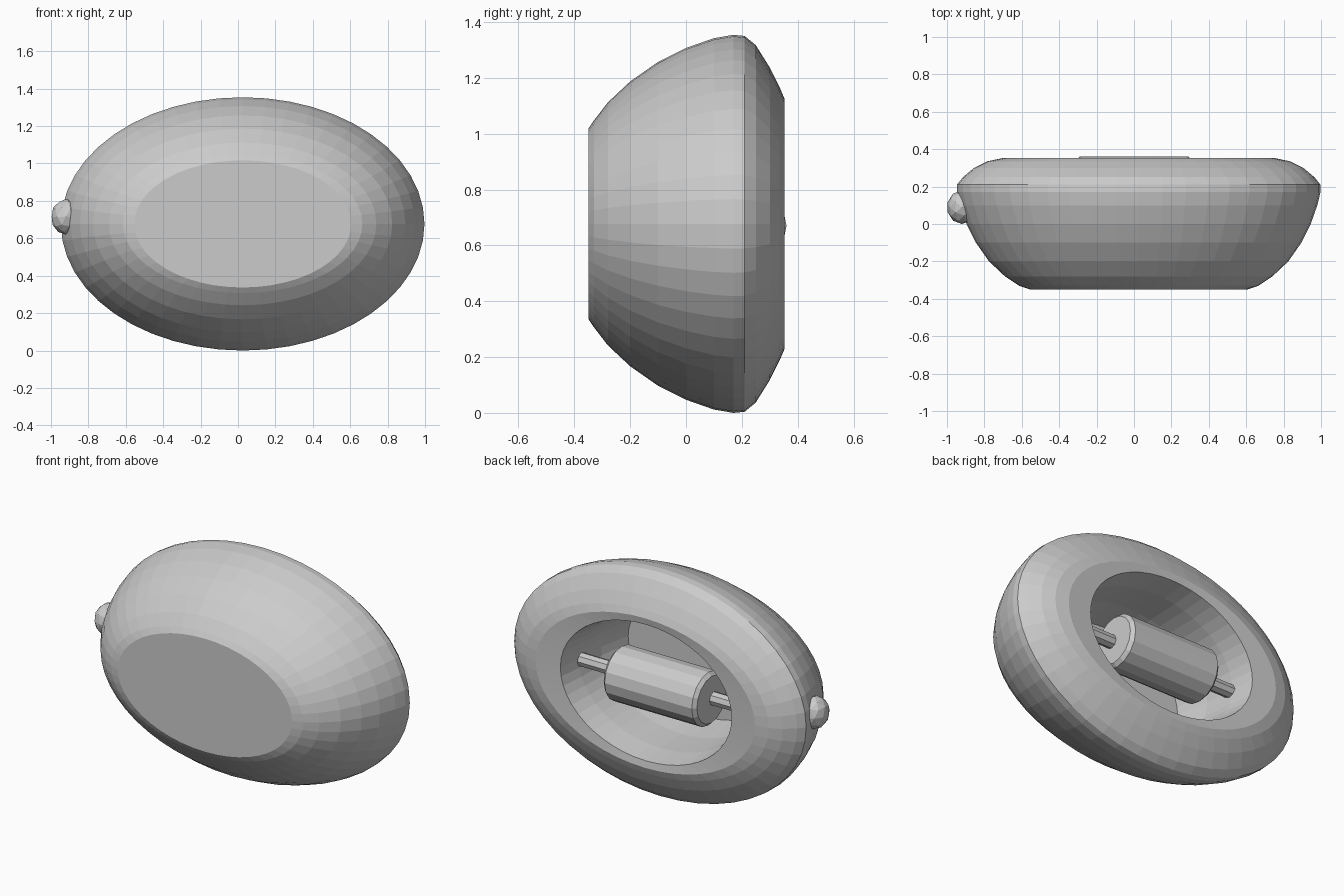
import bpy, bmesh, math
from mathutils import Matrix, Vector

if "Cube" in bpy.data.objects:
    bpy.data.objects.remove(bpy.data.objects["Cube"])

grey = bpy.data.materials.new("plain_grey")
grey.diffuse_color = (0.6, 0.6, 0.6, 1)
grey.use_nodes = True
grey.node_tree.nodes["Principled BSDF"].inputs["Base Color"].default_value = grey.diffuse_color
CX, CZ = 0.025, 0.677


def finish(name, bm):
    bmesh.ops.recalc_face_normals(bm, faces=bm.faces)
    me = bpy.data.meshes.new(name)
    bm.to_mesh(me)
    bm.free()
    me.materials.append(grey)
    ob = bpy.data.objects.new(name, me)
    bpy.context.collection.objects.link(ob)
    return ob


def ellipse_loft(name, rings, n):
    """Loft of elliptical rings (y, half width, half height), capped at both ends."""
    bm = bmesh.new()
    loops = []
    for y, a, b in rings:
        loops.append([bm.verts.new((CX + a * math.cos(2 * math.pi * i / n), y,
                                    CZ + b * math.sin(2 * math.pi * i / n))) for i in range(n)])
    for p, q in zip(loops, loops[1:]):
        for i in range(n):
            j = (i + 1) % n
            bm.faces.new((p[i], p[j], q[j], q[i]))
    bm.faces.new(loops[0])
    bm.faces.new(loops[-1])
    return finish(name, bm)


def rod(name, x0, x1, y, z, r, n):
    """Cylinder along x."""
    bm = bmesh.new()
    bmesh.ops.create_cone(bm, cap_ends=True, segments=n, radius1=r, radius2=r, depth=x1 - x0,
                          matrix=Matrix.Translation(((x0 + x1) / 2, y, z)) @ Matrix.Rotation(math.pi / 2, 4, 'Y'))
    return finish(name, bm)


# Shell: flat front, domed sides, rounded back lip and recessed cavity
shell = ellipse_loft("shell", [
    (-0.35, 0.58, 0.34), (-0.33, 0.64, 0.37), (-0.28, 0.715, 0.435), (-0.2, 0.80, 0.51),
    (-0.1, 0.87, 0.58), (0.0, 0.92, 0.63), (0.1, 0.955, 0.665), (0.17, 0.972, 0.677),
    (0.21, 0.972, 0.673), (0.25, 0.94, 0.64), (0.3, 0.88, 0.56), (0.335, 0.81, 0.49),
    (0.352, 0.73, 0.45), (0.345, 0.57, 0.41), (0.2, 0.55, 0.39), (0.0, 0.54, 0.38),
    (-0.2, 0.5, 0.35)], 48)

# Roller in the cavity, with a thin axle
core = rod("roller", -0.31, 0.31, 0.2, 0.67, 0.16, 16)
bev = core.modifiers.new("soft_edges", 'BEVEL')
bev.width, bev.segments, bev.limit_method = 0.02, 1, 'ANGLE'
rod("axle", -0.53, 0.57, 0.18, 0.67, 0.04, 8)

# Knob on the left end
bm = bmesh.new()
bmesh.ops.create_icosphere(bm, subdivisions=2, radius=1,
                           matrix=Matrix.Translation((-0.92, 0.09, 0.715)) @ Matrix.Diagonal((0.08, 0.09, 0.095, 1)))
finish("side_knob", bm)
